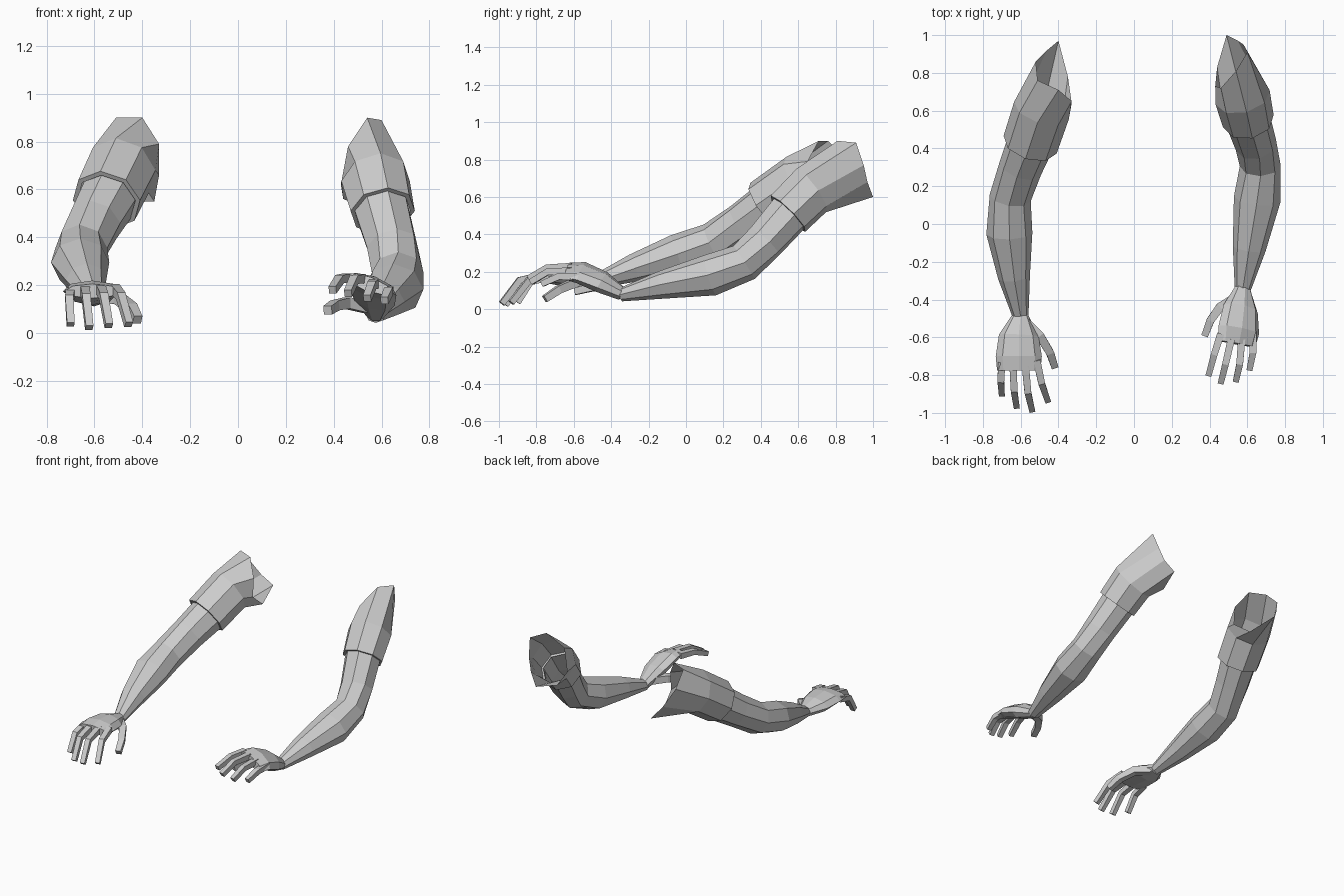
import bpy, bmesh, math
from mathutils import Vector


def ring(c, t, rw, rh, n, roll=0.0, phase=0.0):
    """Polygon ring around c, perpendicular to t; vertex 0 lies sideways."""
    t = t.normalized()
    side = t.cross(Vector((0, 0, 1))).normalized()
    up = side.cross(t)
    s = side * math.cos(roll) + up * math.sin(roll)
    u = up * math.cos(roll) - side * math.sin(roll)
    return [c + s * rw * math.cos(a) + u * rh * math.sin(a)
            for a in (phase + 2 * math.pi * k / n for k in range(n))]


def rings(sections, n, roll=0.0, phase=0.0):
    """Rings for sections (x, y, z, half width, half height)."""
    cs = [Vector(s[:3]) for s in sections]
    out = []
    for i, s in enumerate(sections):
        t = Vector()
        if i:
            t += (cs[i] - cs[i - 1]).normalized()
        if i < len(cs) - 1:
            t += (cs[i + 1] - cs[i]).normalized()
        out.append(ring(cs[i], t, s[3], s[4], n, roll, phase))
    return out


def skin(name, rs, cap_start=True, cap_end=True):
    bm = bmesh.new()
    vs = [[bm.verts.new(p) for p in r] for r in rs]
    n = len(vs[0])
    for a, b in zip(vs, vs[1:]):
        for k in range(n):
            j = (k + 1) % n
            bm.faces.new((a[k], a[j], b[j], b[k]))
    if cap_start:
        bm.faces.new(vs[0][::-1])
    if cap_end:
        bm.faces.new(vs[-1])
    bmesh.ops.recalc_face_normals(bm, faces=bm.faces)
    me = bpy.data.meshes.new(name)
    bm.to_mesh(me)
    bm.free()
    ob = bpy.data.objects.new(name, me)
    bpy.context.collection.objects.link(ob)
    return ob


def digit(name, pts, r):
    """Square tapering finger through its joints."""
    secs = [(*p, r * (1.25 - 0.12 * i), r * (1.25 - 0.12 * i)) for i, p in enumerate(pts)]
    skin(name, rings(secs, 4, 0, math.pi / 4))


def sleeve(name, lip, sections, opening):
    """Open sleeve: a hem lip at the cuff, slanted opening at the shoulder."""
    rs = rings(sections, 8)
    c = Vector(sections[0][:3])
    inner = [c + (p - c) * lip for p in rs[0]]
    rs[-1] = [Vector(p) for p in opening]
    skin(name, [inner] + rs, False, False)


# Bare arms, from wrist to inside the cuff
skin("left_arm", rings([
    (-0.60, -0.49, 0.145, 0.042, 0.036),
    (-0.635, -0.28, 0.22, 0.085, 0.075),
    (-0.66, -0.05, 0.295, 0.122, 0.105),
    (-0.655, 0.14, 0.355, 0.11, 0.108),
    (-0.60, 0.30, 0.46, 0.115, 0.112),
    (-0.54, 0.45, 0.565, 0.125, 0.125)], 8), True, False)
skin("right_arm", rings([
    (0.575, -0.35, 0.077, 0.042, 0.036),
    (0.61, -0.13, 0.13, 0.088, 0.075),
    (0.652, 0.13, 0.182, 0.124, 0.112),
    (0.668, 0.31, 0.25, 0.108, 0.105),
    (0.645, 0.42, 0.36, 0.11, 0.108),
    (0.60, 0.56, 0.52, 0.12, 0.118)], 8), True, False)

# Short sleeves
sleeve("left_sleeve", 0.86, [
    (-0.55, 0.42, 0.555, 0.148, 0.145),
    (-0.49, 0.60, 0.68, 0.152, 0.15),
    (-0.43, 0.79, 0.75, 0.15, 0.15)], [
    (-0.33, 0.64, 0.66), (-0.33, 0.65, 0.79), (-0.40, 0.71, 0.90), (-0.51, 0.76, 0.90),
    (-0.52, 0.86, 0.80), (-0.46, 0.92, 0.68), (-0.40, 0.97, 0.60), (-0.35, 0.78, 0.55)])
sleeve("right_sleeve", 0.86, [
    (0.605, 0.545, 0.51, 0.138, 0.135),
    (0.575, 0.67, 0.635, 0.148, 0.142),
    (0.52, 0.86, 0.73, 0.15, 0.15)], [
    (0.58, 0.95, 0.77), (0.60, 0.91, 0.89), (0.54, 0.81, 0.90), (0.46, 0.72, 0.78),
    (0.43, 0.73, 0.62), (0.44, 0.83, 0.56), (0.49, 1.00, 0.60), (0.55, 0.97, 0.68)])

# Palms
skin("left_palm", rings([
    (-0.60, -0.48, 0.147, 0.042, 0.036),
    (-0.61, -0.59, 0.165, 0.105, 0.048),
    (-0.61, -0.70, 0.175, 0.122, 0.044),
    (-0.61, -0.775, 0.175, 0.115, 0.030)], 8))
skin("right_palm", rings([
    (0.575, -0.34, 0.08, 0.042, 0.036),
    (0.565, -0.45, 0.145, 0.098, 0.052),
    (0.555, -0.56, 0.195, 0.116, 0.046),
    (0.545, -0.635, 0.205, 0.105, 0.030)], 8, 0.35))

# Fingers: (knuckle, middle joint, tip)
left = [((-0.700, -0.73, 0.172), (-0.705, -0.83, 0.145), (-0.700, -0.90, 0.035)),
        ((-0.640, -0.75, 0.180), (-0.635, -0.88, 0.150), (-0.622, -0.965, 0.022)),
        ((-0.575, -0.75, 0.185), (-0.562, -0.89, 0.155), (-0.540, -0.985, 0.030)),
        ((-0.515, -0.72, 0.185), (-0.490, -0.84, 0.155), (-0.457, -0.935, 0.035))]
right = [((0.460, -0.58, 0.230), (0.425, -0.69, 0.225), (0.395, -0.80, 0.180)),
         ((0.515, -0.61, 0.228), (0.485, -0.74, 0.222), (0.460, -0.84, 0.165)),
         ((0.570, -0.61, 0.205), (0.560, -0.74, 0.200), (0.540, -0.83, 0.145)),
         ((0.630, -0.57, 0.175), (0.630, -0.68, 0.175), (0.612, -0.77, 0.135))]
for hand, fingers in (("left", left), ("right", right)):
    for i, pts in enumerate(fingers):
        digit(f"{hand}_finger_{i + 1}", pts, 0.022)

# Thumbs
digit("left_thumb", [(-0.585, -0.51, 0.145), (-0.50, -0.59, 0.145),
                     (-0.445, -0.68, 0.105), (-0.42, -0.755, 0.055)], 0.029)
digit("right_thumb", [(0.555, -0.38, 0.105), (0.455, -0.44, 0.125),
                      (0.405, -0.51, 0.115), (0.375, -0.59, 0.095)], 0.029)
